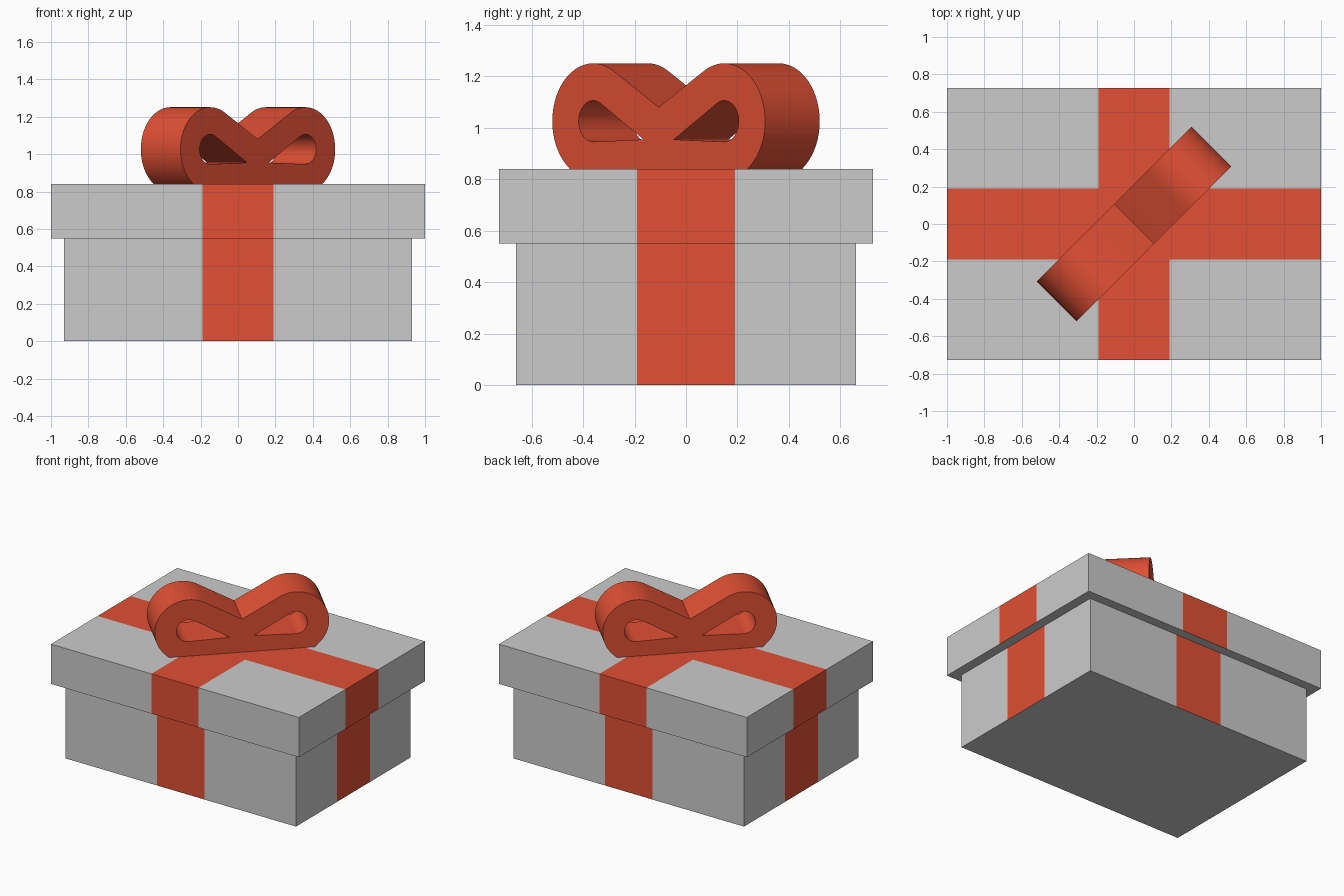
import bpy, bmesh
from math import sin, cos, atan2, acos, hypot, radians, pi
from mathutils import Vector

if "Cube" in bpy.data.objects:
    bpy.data.objects.remove(bpy.data.objects["Cube"])

RIBBON = 0.19   # half width of the ribbon

red = bpy.data.materials.new("ribbon_red")
red.diffuse_color = (0.75, 0.08, 0.035, 1)
red.use_nodes = True
red.node_tree.nodes["Principled BSDF"].inputs["Base Color"].default_value = red.diffuse_color


def ribboned_box(name, hx, hy, z0, z1):
    """Box whose sides and top carry a flush ribbon cross."""
    bm = bmesh.new()
    bmesh.ops.create_cube(bm, size=2)
    bmesh.ops.scale(bm, vec=(hx, hy, (z1 - z0) / 2), verts=bm.verts)
    bmesh.ops.translate(bm, vec=(0, 0, (z0 + z1) / 2), verts=bm.verts)
    for axis in (Vector((1, 0, 0)), Vector((0, 1, 0))):
        for side in (-RIBBON, RIBBON):
            bmesh.ops.bisect_plane(bm, geom=bm.verts[:] + bm.edges[:] + bm.faces[:],
                                   plane_co=axis * side, plane_no=axis)
    bm.normal_update()
    for f in bm.faces:
        c = f.calc_center_median()
        if f.normal.z > -0.5 and min(abs(c.x), abs(c.y)) < RIBBON:
            f.material_index = 1
    me = bpy.data.meshes.new(name)
    bm.to_mesh(me)
    bm.free()
    me.materials.append(None)
    me.materials.append(red)
    bpy.context.collection.objects.link(bpy.data.objects.new(name, me))


ribboned_box("box_base", 0.93, 0.66, 0.0, 0.55)
ribboned_box("box_lid", 1.0, 0.727, 0.55, 0.84)

# Bow: extruded outline of two round loops, with a teardrop hole in each
CU, CZ = 0.36, 1.026   # centre of the right loop


def arc(r, a0, a1, n):
    return [(CU + r * cos(a0 + (a1 - a0) * i / n), CZ + r * sin(a0 + (a1 - a0) * i / n))
            for i in range(n + 1)]


def tangents(r, u, z):
    """Angles at which lines from the point (u, z) touch the loop circle."""
    d = atan2(z - CZ, u - CU) % (2 * pi)
    s = acos(r / hypot(u - CU, z - CZ))
    return d - s, d + s


def mirror(pts):
    return [(-u, z) for u, z in reversed(pts)]


notch, tip = (0, 1.08), (0.083, 0.955)
R, r = 0.225, 0.08
low = -acos(0.128 / R)
outer = arc(R, low, tangents(R, *notch)[0], 28)
outer[0] = (outer[0][0], 0.84)
t0, t1 = tangents(r, *tip)
hole = [tip] + arc(r, t1 - 2 * pi, t0, 24)

cu = bpy.data.curves.new("bow", 'CURVE')
cu.dimensions = '2D'
cu.fill_mode = 'BOTH'
cu.extrude = 0.15
for pts in (outer + [notch] + mirror(outer), hole, mirror(hole)):
    sp = cu.splines.new('POLY')
    sp.points.add(len(pts) - 1)
    for p, (u, z) in zip(sp.points, pts):
        p.co = (u, z, 0, 1)
    sp.use_cyclic_u = True
bow = bpy.data.objects.new("bow", cu)
bpy.context.collection.objects.link(bow)
bow.rotation_euler = (radians(90), 0, radians(45))
bpy.context.view_layer.objects.active = bow
bow.select_set(True)
bpy.ops.object.convert(target='MESH')
bow = bpy.context.view_layer.objects.active
bm = bmesh.new()
bm.from_mesh(bow.data)
bmesh.ops.remove_doubles(bm, verts=bm.verts, dist=0.0005)
bmesh.ops.recalc_face_normals(bm, faces=bm.faces)
bm.to_mesh(bow.data)
bm.free()
bow.data.materials.clear()
bow.data.materials.append(red)
bpy.ops.object.shade_smooth_by_angle(angle=radians(30))
